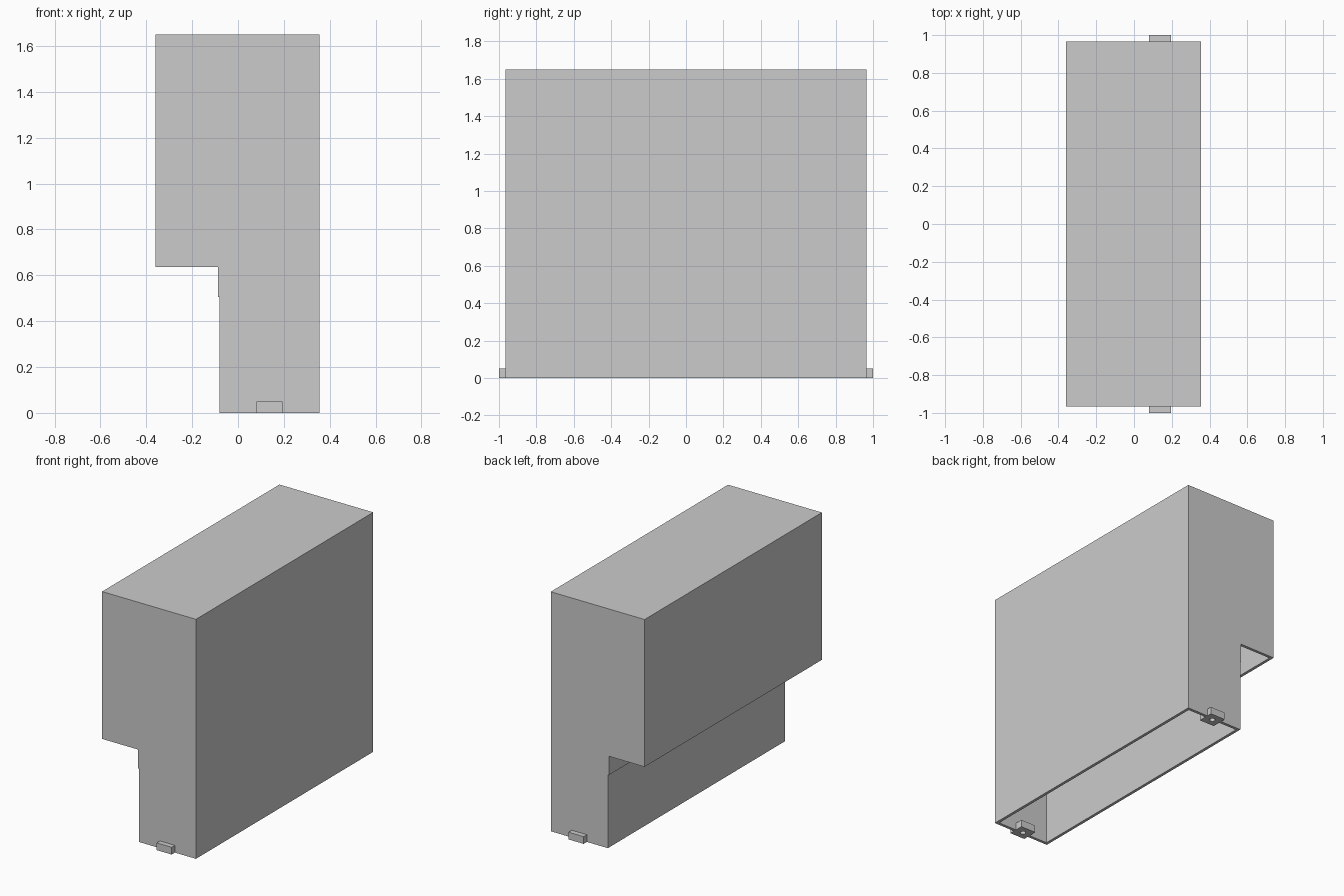
import bpy
import bmesh

default = bpy.data.objects.get("Cube")
if default:
    bpy.data.objects.remove(default, do_unlink=True)

# Single plain grey material
GREY = (0.6, 0.6, 0.6, 1.0)
grey = bpy.data.materials.new("plain_grey")
grey.use_nodes = True
grey.diffuse_color = GREY
grey.node_tree.nodes["Principled BSDF"].inputs["Base Color"].default_value = GREY

# Main dimensions
RIGHT, LEFT = -0.36, 0.355
LEDGE, BODY = -0.087, -0.08
TOP, NOTCH, STEP = 1.65, 0.635, 0.505
END, T = 0.965, 0.02


def extrude_profile(name, points, y0, y1):
    """Extrude an (x, z) outline along y into a closed solid."""
    bm = bmesh.new()
    face = bm.faces.new([bm.verts.new((x, y0, z)) for x, z in points])
    side = bmesh.ops.extrude_face_region(bm, geom=[face])
    moved = [v for v in side["geom"] if isinstance(v, bmesh.types.BMVert)]
    bmesh.ops.translate(bm, verts=moved, vec=(0, y1 - y0, 0))
    bmesh.ops.recalc_face_normals(bm, faces=bm.faces)
    mesh = bpy.data.meshes.new(name)
    bm.to_mesh(mesh)
    bm.free()
    mesh.materials.append(grey)
    obj = bpy.data.objects.new(name, mesh)
    bpy.context.collection.objects.link(obj)
    return obj


def cut(obj, cutter):
    mod = obj.modifiers.new("screw_hole", "BOOLEAN")
    mod.operation = "DIFFERENCE"
    mod.solver = "EXACT"
    mod.object = cutter


# Tall wall, roof and hanging wall as one bent panel
inner = END - T
extrude_profile("cover_panel", [
    (LEFT, 0), (LEFT, TOP), (RIGHT, TOP), (RIGHT, NOTCH),
    (RIGHT + T, NOTCH), (RIGHT + T, TOP - T), (LEFT - T, TOP - T), (LEFT - T, 0),
], -inner, inner)

# Lower wall under the overhang, with its small step
extrude_profile("lower_wall", [
    (BODY, 0), (BODY, STEP), (LEDGE, STEP), (LEDGE, NOTCH),
    (BODY + T, NOTCH), (BODY + T, 0),
], -inner, inner)

end_outline = [
    (BODY, 0), (LEFT, 0), (LEFT, TOP), (RIGHT, TOP),
    (RIGHT, NOTCH), (LEDGE, NOTCH), (LEDGE, STEP), (BODY, STEP),
]
tab_outline = [(0.08, 0), (0.195, 0), (0.195, 0.05), (0.08, 0.05)]

# End walls and mounting tabs with a blind hole from below
for label, s in (("front", -1), ("back", 1)):
    bpy.ops.mesh.primitive_cylinder_add(
        vertices=24, radius=0.018, depth=0.08, location=(0.1375, s * inner, 0))
    cutter = bpy.context.object
    cutter.name = label + "_hole_cutter"
    cutter.data.materials.append(grey)
    cutter.hide_render = True
    cutter.hide_set(True)
    cut(extrude_profile(label + "_wall", end_outline, s * inner, s * END), cutter)
    cut(extrude_profile(label + "_tab", tab_outline, s * 0.89, s * 1.0), cutter)
